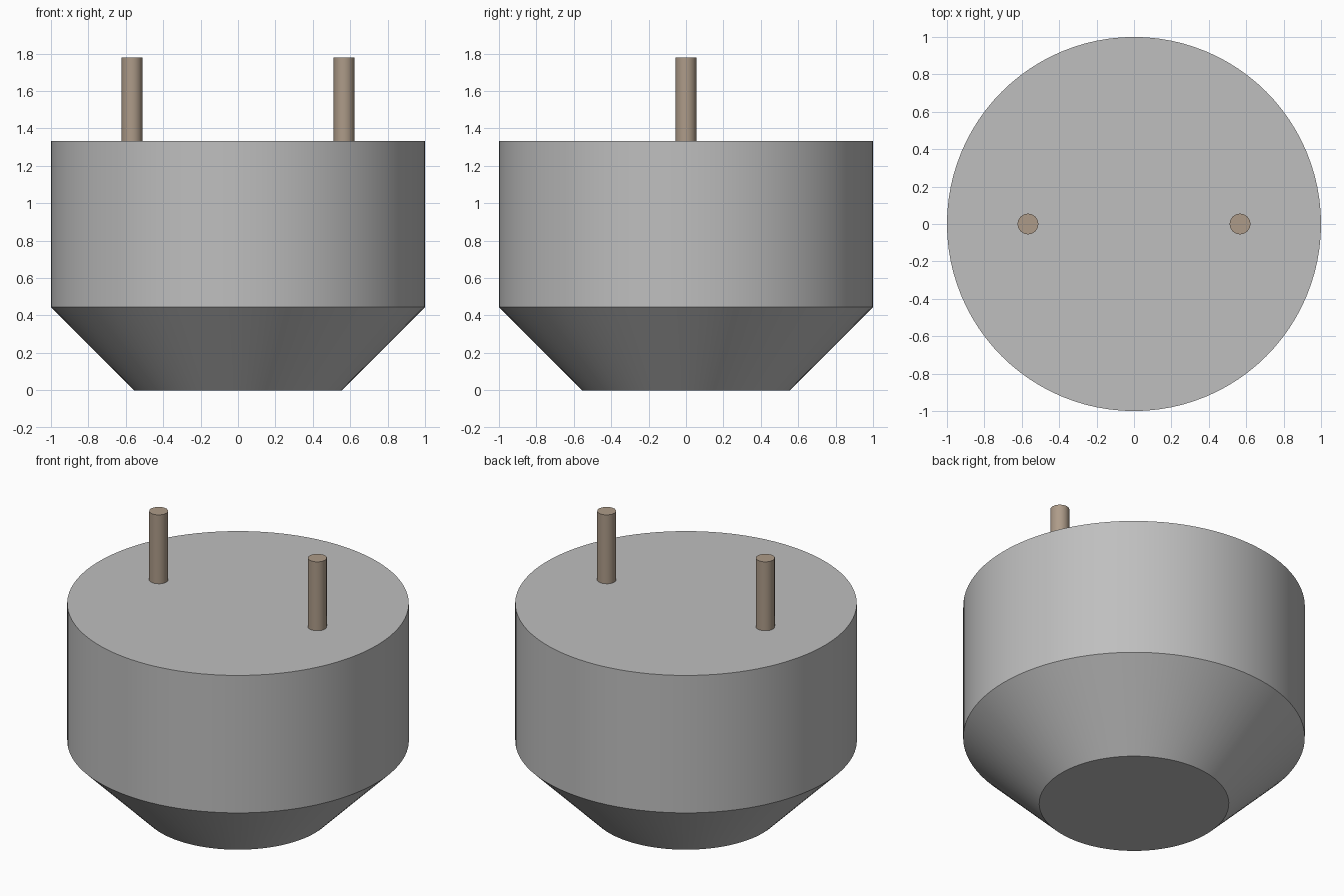
import bpy
import bmesh
import math

cube = bpy.data.objects.get("Cube")
if cube:
    bpy.data.objects.remove(cube, do_unlink=True)


def make_material(name, color):
    mat = bpy.data.materials.new(name)
    mat.use_nodes = True
    mat.diffuse_color = color
    mat.node_tree.nodes["Principled BSDF"].inputs["Base Color"].default_value = color
    return mat


def lathe(name, profile, sides, mat, x=0.0):
    """Closed solid of revolution from (radius, height) rings."""
    bm = bmesh.new()
    rings = []
    for radius, z in profile:
        angles = [2 * math.pi * i / sides for i in range(sides)]
        rings.append([bm.verts.new((radius * math.cos(a), radius * math.sin(a), z))
                      for a in angles])
    for low, high in zip(rings, rings[1:]):
        for i in range(sides):
            j = (i + 1) % sides
            bm.faces.new((low[i], low[j], high[j], high[i]))
    bm.faces.new(rings[0][::-1])
    bm.faces.new(rings[-1])
    mesh = bpy.data.meshes.new(name)
    bm.to_mesh(mesh)
    bm.free()
    mesh.materials.append(mat)
    obj = bpy.data.objects.new(name, mesh)
    obj.location.x = x
    bpy.context.collection.objects.link(obj)
    # Smooth walls with crisp rims
    bpy.ops.object.select_all(action="DESELECT")
    obj.select_set(True)
    bpy.context.view_layer.objects.active = obj
    bpy.ops.object.shade_smooth_by_angle(angle=math.radians(40))
    return obj


grey = make_material("grey metal", (0.52, 0.52, 0.52, 1))
tan = make_material("tan pin", (0.42, 0.33, 0.25, 1))

# Round body with a tapered base
lathe("body", [(0.555, 0), (1, 0.445), (1, 1.333)], 96, grey)

# Pair of contact pins standing on the top
for side, x in (("left", 0.567), ("right", -0.567)):
    lathe(side + "_pin", [(0.056, 1.3), (0.056, 1.778)], 16, tan, x)
